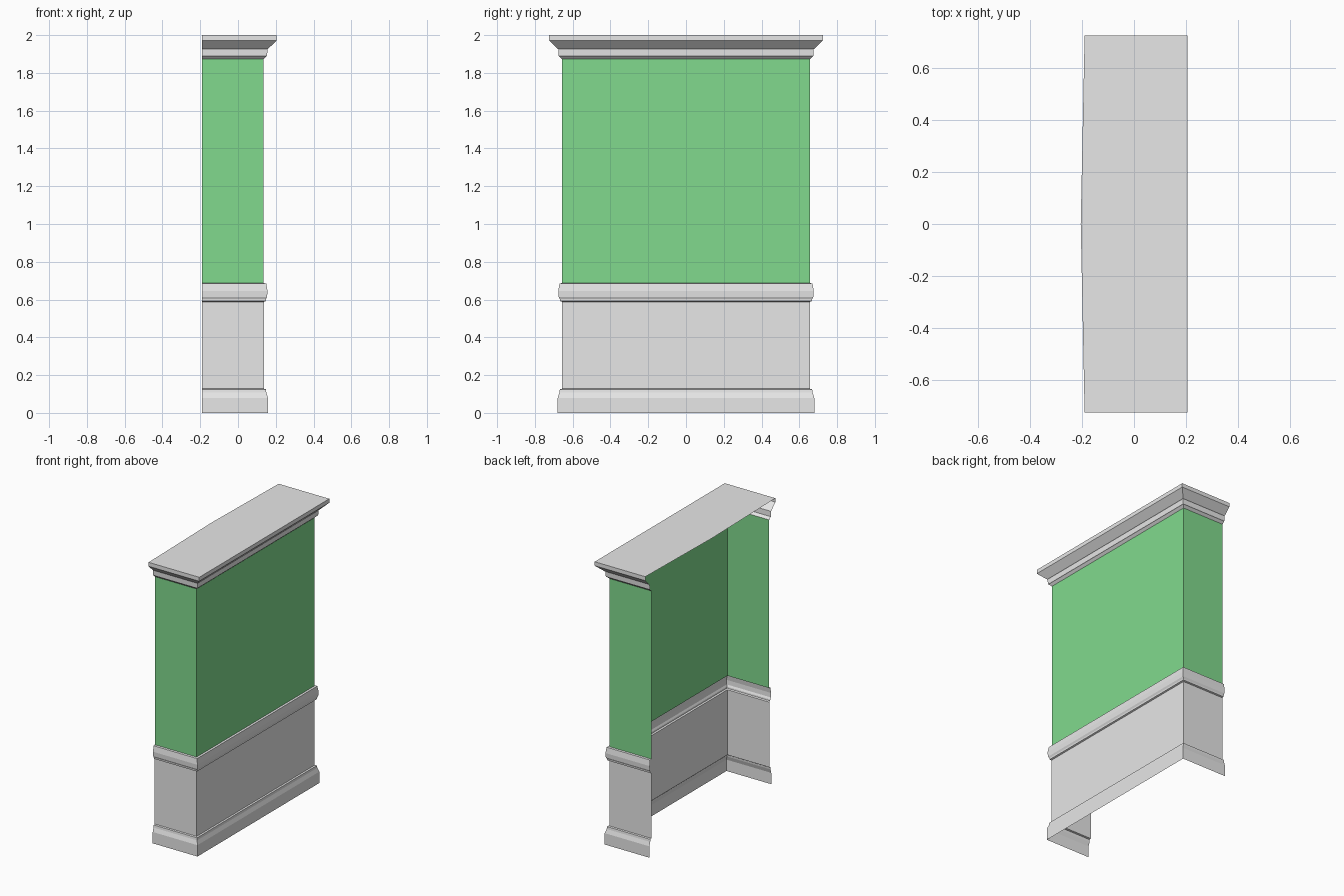
import bpy

cube = bpy.data.objects.get("Cube")
if cube:
    bpy.data.objects.remove(cube)

BACK, FRONT, HALF = -0.19, 0.136, 0.656   # open edge, long wall, half width


def material(name, colour):
    mat = bpy.data.materials.new(name)
    mat.use_nodes = True
    mat.diffuse_color = colour
    mat.node_tree.nodes["Principled BSDF"].inputs["Base Color"].default_value = colour
    return mat


grey = material("stone grey", (0.8, 0.8, 0.8, 1))
green = material("wall green", (0.22, 0.7, 0.27, 1))


def add_mesh(name, verts, faces, mat):
    mesh = bpy.data.meshes.new(name)
    mesh.from_pydata(verts, [], faces)
    mesh.materials.append(mat)
    obj = bpy.data.objects.new(name, mesh)
    bpy.context.collection.objects.link(obj)
    return obj


def sweep(name, profile, mat):
    """Run an (offset, height) profile round three sides with mitred corners."""
    verts, faces = [], []
    for off, z in profile:
        x, y = FRONT + off, HALF + off
        verts += [(BACK, -y, z), (x, -y, z), (x, y, z), (BACK, y, z)]
    for row in range(len(profile) - 1):
        for side in range(3):
            a = row * 4 + side
            faces.append((a, a + 1, a + 5, a + 4))
    return add_mesh(name, verts, faces, mat)


# Base moulding and lower panel
sweep("baseboard", [(0.023, 0), (0.023, 0.08), (0.014, 0.108), (0.012, 0.125),
                    (0, 0.128)], grey)
sweep("lower_panel", [(0.001, 0.128), (0.001, 0.588)], grey)

# Middle rail
sweep("chair_rail", [(0, 0.588), (0.011, 0.592), (0.012, 0.602), (0.018, 0.614),
                     (0.02, 0.645), (0.017, 0.665), (0.014, 0.685), (0, 0.687)], grey)

# Upper wall
sweep("upper_wall", [(0, 0.687), (0, 1.873)], green)

# Crown moulding with its flat lid, whose open edge bows out slightly
sweep("crown", [(0, 1.873), (0.014, 1.887), (0.018, 1.889), (0.02, 1.926),
                (0.024, 1.928), (0.069, 1.972), (0.069, 2)], grey)
lid_x, lid_y = FRONT + 0.069, HALF + 0.069
add_mesh("top_lid", [(BACK, -lid_y, 2), (lid_x, -lid_y, 2), (lid_x, lid_y, 2),
                     (BACK, lid_y, 2), (-0.205, 0, 2)], [(0, 1, 2, 3, 4)], grey)
